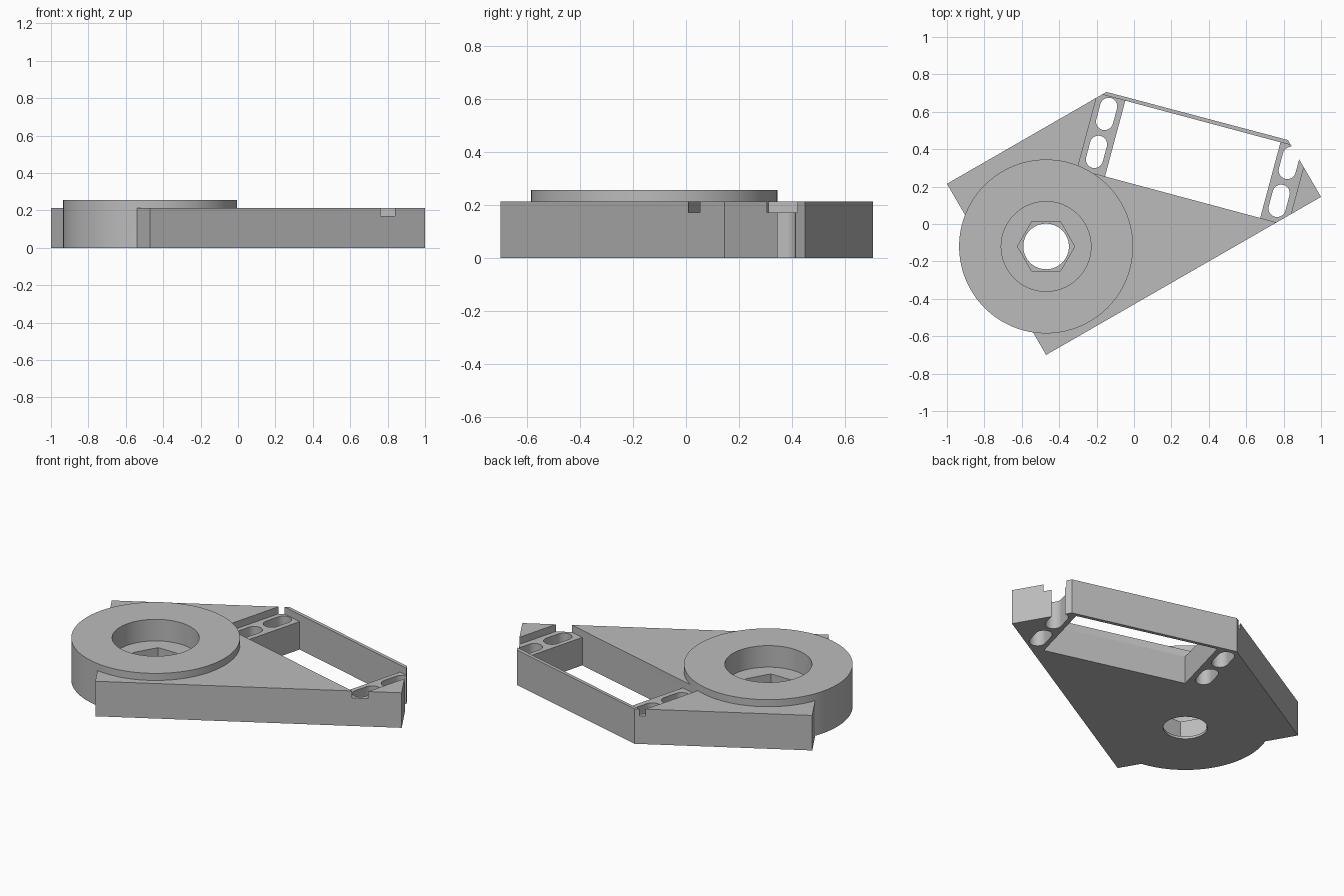
import bpy, bmesh, math
from mathutils import Vector, Matrix

cube = bpy.data.objects.get("Cube")
if cube:
    bpy.data.objects.remove(cube, do_unlink=True)

grey = bpy.data.materials.new("plain grey")
grey.use_nodes = True
grey.diffuse_color = (0.5, 0.5, 0.5, 1)
grey.node_tree.nodes["Principled BSDF"].inputs["Base Color"].default_value = grey.diffuse_color

TOP, LEDGE = 0.213, 0.17
HUB = Vector((-0.47, -0.12))
# Frame of the tilted window: origin at its upper left corner
FRAME = Matrix.Translation((-0.045, 0.665, 0)) @ Matrix.Rotation(math.radians(-15), 4, "Z")


def prism(name, points, z0, z1, frame=Matrix()):
    """Extrude a flat outline from z0 to z1."""
    bm = bmesh.new()
    face = bm.faces.new([bm.verts.new((p[0], p[1], z0)) for p in points])
    out = bmesh.ops.extrude_face_region(bm, geom=[face])
    verts = [g for g in out["geom"] if isinstance(g, bmesh.types.BMVert)]
    bmesh.ops.translate(bm, verts=verts, vec=(0, 0, z1 - z0))
    bm.transform(frame)
    bmesh.ops.recalc_face_normals(bm, faces=bm.faces)
    mesh = bpy.data.meshes.new(name)
    bm.to_mesh(mesh)
    bm.free()
    mesh.materials.append(grey)
    obj = bpy.data.objects.new(name, mesh)
    bpy.context.collection.objects.link(obj)
    return obj


def ring(centre, radius, sides):
    steps = [math.tau * i / sides for i in range(sides)]
    return [(centre[0] + radius * math.cos(a), centre[1] + radius * math.sin(a)) for a in steps]


def box(u0, v0, u1, v1):
    return [(u0, v0), (u1, v0), (u1, v1), (u0, v1)]


def stadium(u, v, radius, half):
    """Slot outline with round ends, long along v."""
    arc = [math.pi * i / 16 for i in range(17)]
    upper = [(u + radius * math.cos(a), v + half + radius * math.sin(a)) for a in arc]
    return upper + [(2 * u - x, 2 * v - y) for x, y in upper]


def combine(target, tool, operation):
    mod = target.modifiers.new(tool.name, "BOOLEAN")
    mod.operation, mod.solver, mod.object = operation, "EXACT", tool
    bpy.context.view_layer.objects.active = target
    bpy.ops.object.modifier_apply(modifier=mod.name)
    bpy.data.objects.remove(tool, do_unlink=True)


# Base plate
body = prism("mounting_plate", [(-0.47, -0.70), (1.0, 0.145), (0.823, 0.449),
                                (-0.147, 0.706), (-1.0, 0.215)], 0, TOP)

# Sunken ledges and the open window between them
combine(body, prism("ledge_cutter", box(-0.153, -0.425, 1.012, -0.006), LEDGE, 0.4, FRAME), "DIFFERENCE")
combine(body, prism("window_cutter", box(0, -0.425, 0.859, -0.006), -0.1, 0.4, FRAME), "DIFFERENCE")

# Raised round hub
combine(body, prism("hub", ring(HUB, 0.465, 128), 0, 0.256), "UNION")

# Hub counterbore, hexagonal pocket and through hole
for name, radius, sides, bottom in (("counterbore", 0.24, 96, 0.125),
                                    ("hex_pocket", 0.153, 6, 0.015),
                                    ("through_hole", 0.122, 64, -0.1)):
    combine(body, prism(name, ring(HUB, radius, sides), bottom, 0.5), "DIFFERENCE")

# Two fixing slots in each ledge
for u in (-0.078, 0.933):
    for v in (-0.1, -0.31):
        combine(body, prism("slot", stadium(u, v, 0.046, 0.042), -0.1, 0.4, FRAME), "DIFFERENCE")

bpy.ops.object.select_all(action="DESELECT")
body.select_set(True)
bpy.context.view_layer.objects.active = body
bpy.ops.object.shade_smooth_by_angle(angle=math.radians(25))
